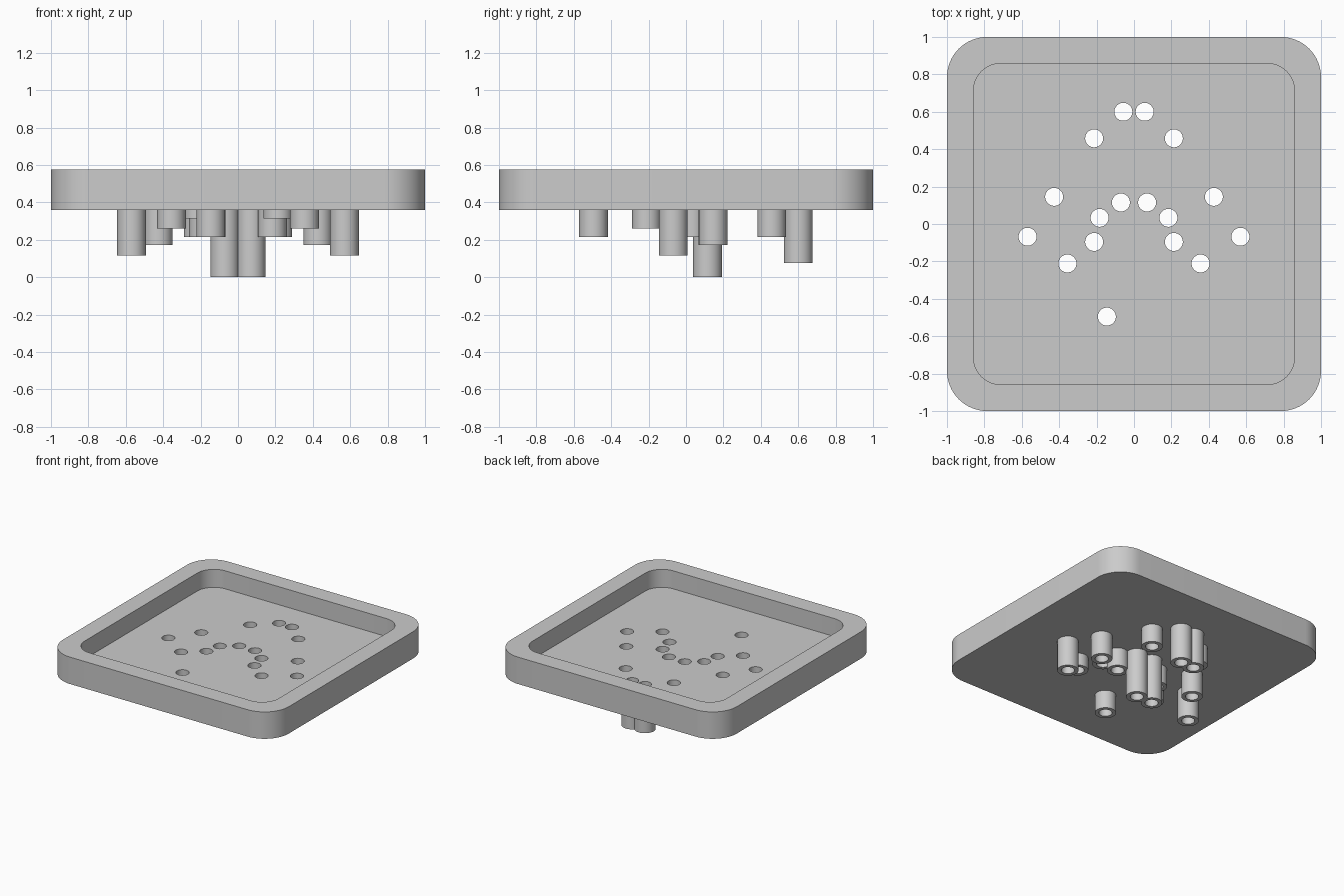
import bpy
import bmesh
from math import pi, sin, cos, radians

if "Cube" in bpy.data.objects:
    bpy.data.objects.remove(bpy.data.objects["Cube"], do_unlink=True)

BASE, FLOOR, RIM = 0.36, 0.431, 0.575
POST_R, HOLE_R = 0.077, 0.048

grey = bpy.data.materials.new("plain grey")
grey.use_nodes = True
grey.diffuse_color = (0.6, 0.6, 0.6, 1)
grey.node_tree.nodes["Principled BSDF"].inputs["Base Color"].default_value = grey.diffuse_color


def make_object(name, bm):
    bmesh.ops.recalc_face_normals(bm, faces=bm.faces)
    mesh = bpy.data.meshes.new(name)
    bm.to_mesh(mesh)
    bm.free()
    mesh.materials.append(grey)
    obj = bpy.data.objects.new(name, mesh)
    bpy.context.collection.objects.link(obj)
    return obj


def rounded_ring(bm, half, radius, z, steps=16):
    """Loop of vertices around a rounded square."""
    ring = []
    for corner, (sx, sy) in enumerate(((1, 1), (-1, 1), (-1, -1), (1, -1))):
        for i in range(steps + 1):
            a = (corner + i / steps) * pi / 2
            ring.append(bm.verts.new((sx * (half - radius) + radius * cos(a),
                                      sy * (half - radius) + radius * sin(a), z)))
    return ring


def circle_ring(bm, x, y, z, radius, sides=48):
    return [bm.verts.new((x + radius * cos(2 * pi * i / sides),
                          y + radius * sin(2 * pi * i / sides), z)) for i in range(sides)]


def skin(bm, rings):
    """Cap the first and last ring and bridge those between."""
    for a, b in zip(rings, rings[1:]):
        for i in range(len(a)):
            j = (i + 1) % len(a)
            bm.faces.new((a[i], a[j], b[j], b[i]))
    bm.faces.new(rings[0])
    bm.faces.new(rings[-1])


def add_cylinder(bm, x, y, low, high, radius):
    skin(bm, [circle_ring(bm, x, y, z, radius) for z in (low, high)])


# Post positions: x, y, height of the lower end; mirrored left and right
pairs = [(0.057, 0.60, 0.075), (0.213, 0.458, 0.215), (0.427, 0.145, 0.173),
         (0.184, 0.033, 0.215), (0.07, 0.115, 0.0), (0.213, -0.096, 0.315),
         (0.569, -0.068, 0.117), (0.356, -0.211, 0.26)]
posts = [(s * x, y, low) for x, y, low in pairs for s in (-1, 1)]
posts.append((-0.145, -0.495, 0.215))

# Shallow tray with a raised rim
bm = bmesh.new()
skin(bm, [rounded_ring(bm, 1.0, 0.215, BASE), rounded_ring(bm, 1.0, 0.215, RIM),
          rounded_ring(bm, 0.858, 0.145, RIM), rounded_ring(bm, 0.858, 0.145, FLOOR)])
parts = [make_object("tray", bm)]

# Posts hanging below the tray
for n, (x, y, low) in enumerate(posts, 1):
    bm = bmesh.new()
    add_cylinder(bm, x, y, low, BASE, POST_R)
    parts.append(make_object(f"hollow_post_{n}", bm))

# Drills that open every post through the tray floor
bm = bmesh.new()
for x, y, low in posts:
    add_cylinder(bm, x, y, -0.1, RIM + 0.1, HOLE_R)
drills = make_object("drills", bm)
drills.hide_render = True

for part in parts:
    bpy.ops.object.select_all(action="DESELECT")
    bpy.context.view_layer.objects.active = part
    part.select_set(True)
    cut = part.modifiers.new("holes", "BOOLEAN")
    cut.operation = "DIFFERENCE"
    cut.solver = "EXACT"
    cut.object = drills
    bpy.ops.object.modifier_apply(modifier=cut.name)
    bpy.ops.object.shade_smooth_by_angle(angle=radians(30))

bpy.data.objects.remove(drills, do_unlink=True)
